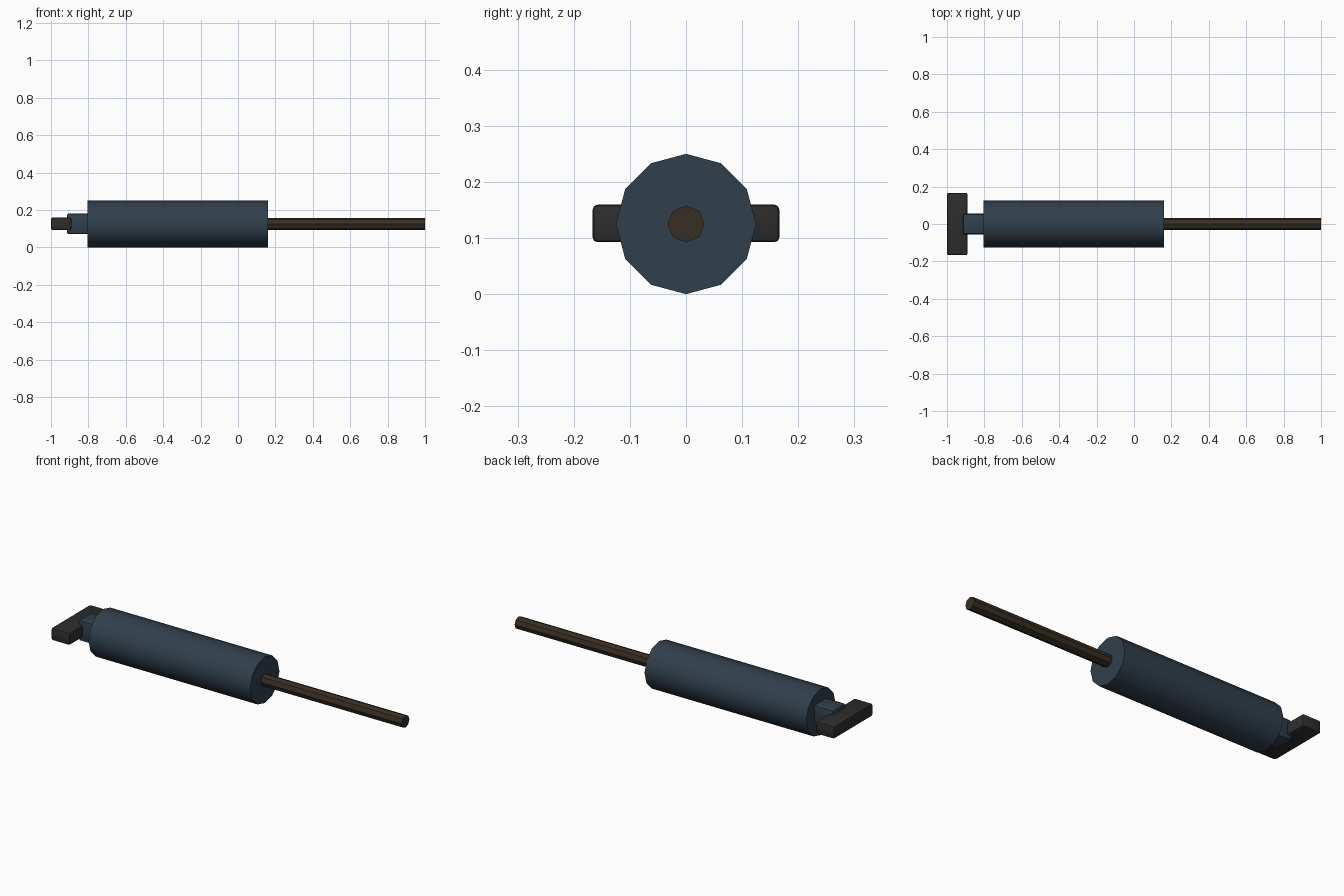
import bpy
import math

if "Cube" in bpy.data.objects:
    bpy.data.objects.remove(bpy.data.objects["Cube"])

AXIS_Z = 0.125  # height of the long axis


def material(name, rgb):
    m = bpy.data.materials.new(name)
    m.diffuse_color = (*rgb, 1)
    m.use_nodes = True
    m.node_tree.nodes["Principled BSDF"].inputs["Base Color"].default_value = m.diffuse_color
    return m


def finish(obj, name, mat):
    obj.name = name
    obj.data.materials.append(mat)
    bpy.ops.object.shade_smooth_by_angle(angle=math.radians(35))


def rod_along_x(name, x0, x1, radius, sides, mat):
    bpy.ops.mesh.primitive_cylinder_add(
        vertices=sides, radius=radius, depth=x1 - x0,
        location=((x0 + x1) / 2, 0, AXIS_Z), rotation=(0, math.pi / 2, 0))
    bpy.ops.object.transform_apply(location=False, rotation=True, scale=True)
    finish(bpy.context.object, name, mat)


def bevelled_box(name, x0, x1, width, height, bevel, mat):
    bpy.ops.mesh.primitive_cube_add(size=1, location=((x0 + x1) / 2, 0, AXIS_Z + 0.001))
    obj = bpy.context.object
    obj.scale = (x1 - x0, width, height)
    bpy.ops.object.transform_apply(location=False, rotation=False, scale=True)
    mod = obj.modifiers.new("bevel", "BEVEL")
    mod.width, mod.segments = bevel, 2
    bpy.ops.object.modifier_apply(modifier=mod.name)
    finish(obj, name, mat)


blue = material("slate_blue", (0.030, 0.050, 0.072))
brown = material("dark_brown", (0.040, 0.028, 0.017))
grey = material("charcoal", (0.026, 0.026, 0.026))

# Main barrel and thin shaft
rod_along_x("barrel", -0.805, 0.16, 0.125, 12, blue)
rod_along_x("shaft", 0.12, 1.0, 0.033, 8, brown)

# Neck block and crosswise handle at the rear end
bevelled_box("neck", -0.915, -0.78, 0.11, 0.11, 0.01, blue)
bevelled_box("handle", -1.0, -0.89, 0.333, 0.067, 0.009, grey)
